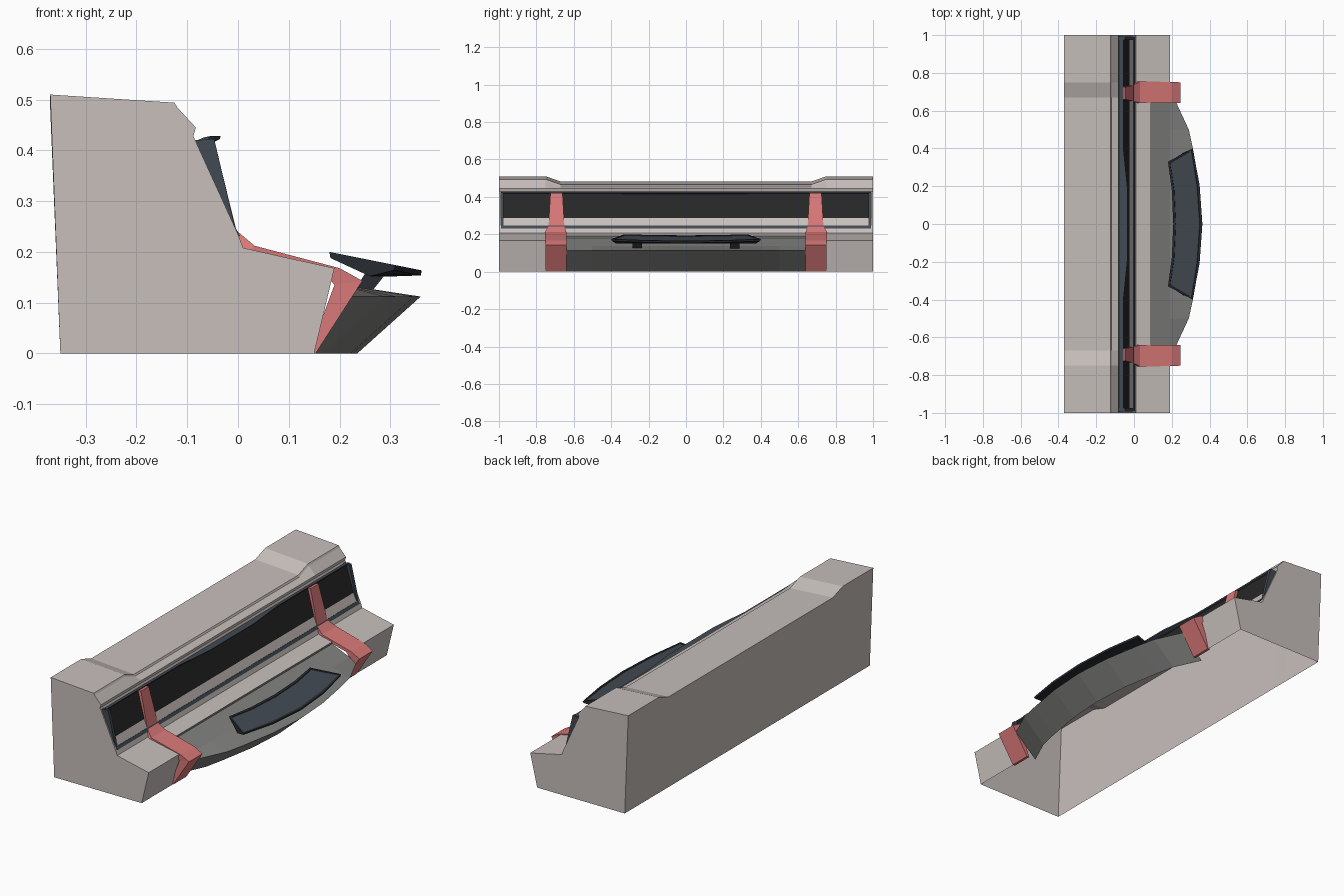
import bpy, bmesh

if "Cube" in bpy.data.objects:
    bpy.data.objects.remove(bpy.data.objects["Cube"])


def material(name, rgb):
    m = bpy.data.materials.new(name)
    m.diffuse_color = (*rgb, 1)
    m.use_nodes = True
    m.node_tree.nodes["Principled BSDF"].inputs["Base Color"].default_value = m.diffuse_color
    return m


BEIGE = material("beige", (0.57, 0.52, 0.50))
RED = material("soft_red", (0.70, 0.19, 0.19))
SLATE = material("slate", (0.055, 0.068, 0.085))
DARK = material("dark_slate", (0.022, 0.026, 0.032))
BLACK = material("screen_black", (0.02, 0.02, 0.02))
GREY = material("tray_grey", (0.22, 0.22, 0.215))


def loft(name, sections, mats, closed=False, caps=(False, False)):
    """Skin a row of equal-length point sections."""
    bm = bmesh.new()
    rows = [[bm.verts.new(p) for p in s] for s in sections]
    n = len(rows[0])
    for a, b in zip(rows, rows[1:]):
        for i in range(n if closed else n - 1):
            j = (i + 1) % n
            bm.faces.new((a[i], a[j], b[j], b[i]))
    for cap, row in zip(caps, (rows[0], rows[-1])):
        if cap:
            bm.faces.new(row)
    bmesh.ops.remove_doubles(bm, verts=bm.verts, dist=1e-5)
    bmesh.ops.recalc_face_normals(bm, faces=bm.faces)
    me = bpy.data.meshes.new(name)
    bm.to_mesh(me)
    bm.free()
    for m in mats:
        me.materials.append(m)
    ob = bpy.data.objects.new(name, me)
    bpy.context.collection.objects.link(ob)
    return ob


def mirror_y(ob):
    m = ob.modifiers.new("mirror", 'MIRROR')
    m.use_axis = (False, True, False)
    return ob


def slab(profile, y):
    return [(x, y, z) for x, z in profile]


# Body: open-bottomed shell whose top dips between the straps
def body_profile(drop):
    return [(-0.35, 0), (-0.37, 0.51 - drop), (-0.125, 0.494 - drop),
            (-0.12, 0.485 - drop), (-0.083, 0.445), (-0.088, 0.428),
            (0, 0.235), (0.01, 0.208)]


LEDGE = [(0.09, 0.190), (0.19, 0.168), (0.15, 0)]
mirror_y(loft("body_end", [slab(body_profile(d) + LEDGE, y)
              for y, d in ((1, 0), (0.75, 0), (0.67, 0.028), (0.64, 0.028))],
              [BEIGE], caps=(True, False)))
loft("body_middle", [slab(body_profile(0.028) + LEDGE[:1], y)
                     for y in (-0.64, 0.64)], [BEIGE])

# Tray: sloped top and bowed, undercut front
half = [(0, 0.36), (0.2, 0.347), (0.4, 0.312), (0.5, 0.29), (0.64, 0.225)]
bow = [(-y, x) for y, x in half[:0:-1]] + half
loft("tray", [[(0.09, y, 0.190), (0.09, y, 0.180), (0.19, y, 0.138),
               (x, y, 0.112), (x - 0.125, y, 0)] for y, x in bow], [GREY])

# Straps: bent bands that widen below the screen
outer = [(-0.047, 0.42), (-0.003, 0.242), (0.033, 0.212), (0.2, 0.168),
         (0.245, 0.143), (0.153, 0)]
inner = [(-0.068, 0.42), (-0.018, 0.225), (0.018, 0.198), (0.17, 0.16),
         (0.19, 0.135), (0.14, 0)]
widths = [(0.66, 0.725), (0.65, 0.735), (0.64, 0.755), (0.64, 0.752),
          (0.64, 0.75), (0.64, 0.75)]
mirror_y(loft("strap", [[(o[0], a, o[1]), (o[0], b, o[1]),
                         (i[0], b, i[1]), (i[0], a, i[1])]
                        for o, i, (a, b) in zip(outer, inner, widths)],
              [RED], closed=True, caps=(True, True)))

# Screen: recessed sloping sheet
loft("screen", [slab([(-0.064, 0.42), (-0.008, 0.236)], y)
                for y in (-0.98, 0.98)], [BLACK])

# Screen frame: wedge end plates, lower strip and a lip that swells mid-length
wedge = [(-0.084, 0.42), (-0.047, 0.423), (-0.003, 0.237), (-0.006, 0.236)]
mirror_y(loft("frame_end", [slab(wedge, y) for y in (0.975, 0.993)],
              [SLATE], closed=True, caps=(True, True)))
lip = [(0.99, -0.056), (0.4, -0.056), (0.18, -0.034)]
lip = lip + [(-y, x) for y, x in lip[::-1]]
loft("frame_lip", [[(-0.084, y, 0.412), (-0.08, y, 0.420),
                    (x - 0.01, y, 0.426), (x, y, 0.428), (x - 0.002, y, 0.422),
                    (x - 0.012, y, 0.417)] for y, x in lip],
     [SLATE], closed=True, caps=(True, True))
loft("frame_strip", [slab([(-0.012, 0.246), (-0.004, 0.246), (0.004, 0.231),
                           (-0.004, 0.230)], y) for y in (-0.99, 0.99)],
     [SLATE], closed=True, caps=(True, True))

# Control panel: tilted curved slab with a dark rim and a sunken face
stations = [(0.33, 0.18, 0.40, 0.31), (0.18, 0.20, 0.21, 0.347),
            (0.0, 0.208, 0.0, 0.362)]
stations += [(-a, b, -c, d) for a, b, c, d in stations[1::-1]]


def tilt(x):
    return 0.200 - 0.20 * (x - 0.18)


rows = []
for k, (yb, xb, yf, xf) in enumerate(stations):
    rows.append([(xb, yb, tilt(xb)), (xf, yf, tilt(xf)),
                 (xf - 0.002, yf * 0.99, tilt(xf) - 0.010),
                 (xf - 0.05, yf * 0.94, 0.152),
                 (xb + 0.002, yb * 0.99, tilt(xb) - 0.012)])
panel = loft("control_panel", rows, [DARK, SLATE], closed=True,
             caps=(True, True))
bm = bmesh.new()
bm.from_mesh(panel.data)
top = [f for f in bm.faces if f.normal.z > 0.8]
bmesh.ops.inset_region(bm, faces=top, thickness=0.012, depth=0)
bmesh.ops.inset_region(bm, faces=top, thickness=0.002, depth=-0.003)
for f in top:
    f.material_index = 1
bm.to_mesh(panel.data)
bm.free()

# Panel posts
post = [(0.23, 0.125), (0.262, 0.12), (0.292, 0.158), (0.255, 0.165)]
mirror_y(loft("panel_post", [slab(post, y) for y in (0.235, 0.285)], [DARK],
              closed=True, caps=(True, True)))
